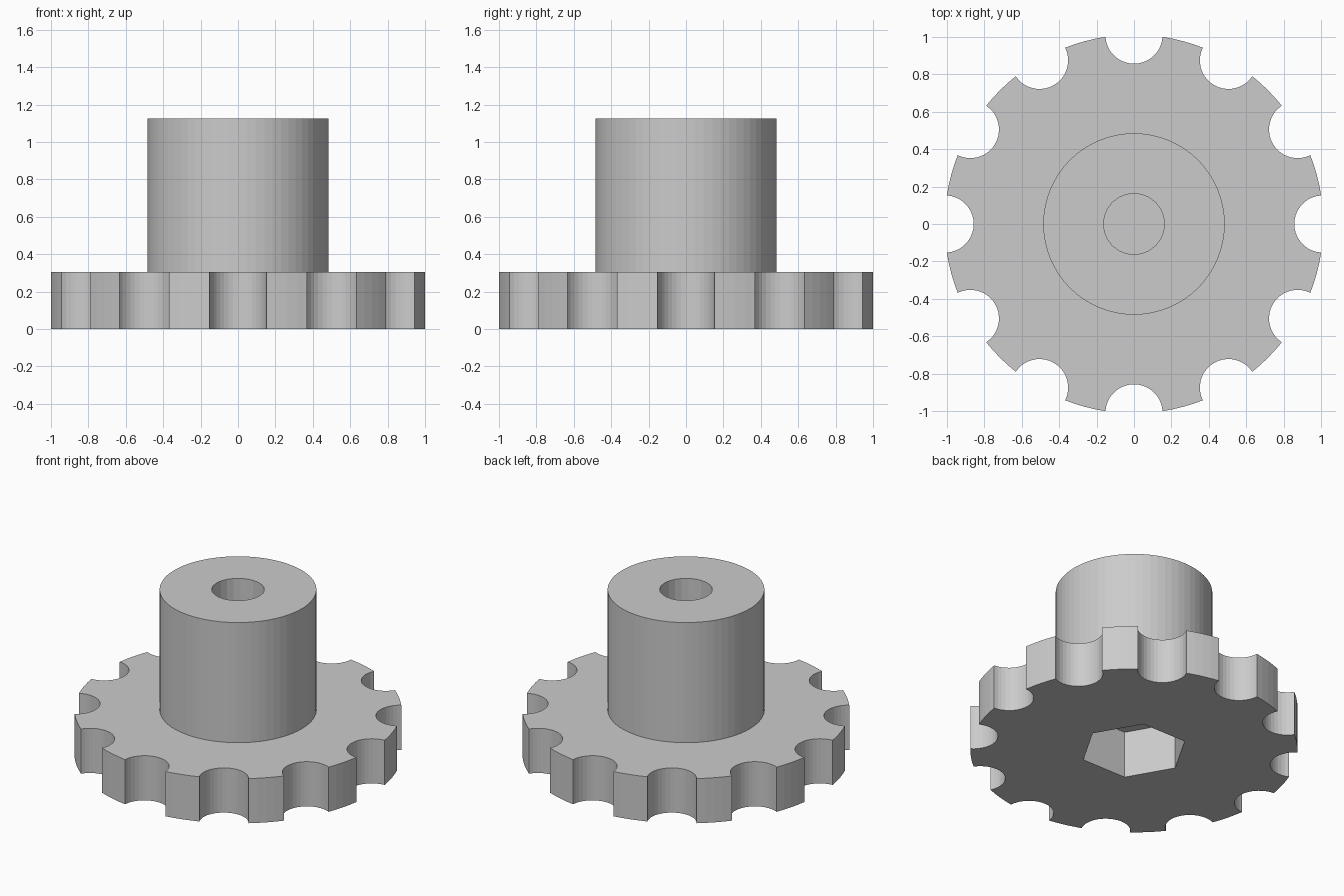
import bpy
import bmesh
from math import sin, cos, pi, atan2, acos
from mathutils import Vector

cube = bpy.data.objects.get("Cube")
if cube:
    bpy.data.objects.remove(cube, do_unlink=True)

# One plain grey for the whole part
grey = bpy.data.materials.new("plain grey")
grey.use_nodes = True
grey.diffuse_color = (0.6, 0.6, 0.6, 1)
grey.node_tree.nodes["Principled BSDF"].inputs["Base Color"].default_value = (0.6, 0.6, 0.6, 1)

PLATE_R, PLATE_H = 1.012, 0.305
NOTCH_R, NOTCH_DIST, NOTCHES = 0.153, 1.01, 12
HUB_R, HUB_TOP = 0.485, 1.125
BORE_R, BORE_FLOOR = 0.163, 0.34
NUT_R, NUT_DEPTH = 0.333, 0.32


def prism(name, outline, z0, z1):
    """Extrude a closed counter-clockwise outline from z0 to z1."""
    bm = bmesh.new()
    face = bm.faces.new([bm.verts.new((x, y, z0)) for x, y in outline])
    top = bmesh.ops.extrude_face_region(bm, geom=[face])["geom"]
    verts = [v for v in top if isinstance(v, bmesh.types.BMVert)]
    bmesh.ops.translate(bm, verts=verts, vec=(0, 0, z1 - z0))
    bmesh.ops.recalc_face_normals(bm, faces=bm.faces)
    mesh = bpy.data.meshes.new(name)
    bm.to_mesh(mesh)
    bm.free()
    mesh.materials.append(grey)
    obj = bpy.data.objects.new(name, mesh)
    bpy.context.collection.objects.link(obj)
    return obj


def circle(radius, sides):
    return [(radius * cos(2 * pi * i / sides), radius * sin(2 * pi * i / sides))
            for i in range(sides)]


def notched_outline():
    """Round plate edge with scooped finger notches."""
    x = (PLATE_R ** 2 + NOTCH_DIST ** 2 - NOTCH_R ** 2) / (2 * NOTCH_DIST)
    half = acos(x / PLATE_R)
    y = PLATE_R * sin(half)
    start = atan2(-y, x - NOTCH_DIST) % (2 * pi)
    step = 2 * pi / NOTCHES
    points = []
    for n in range(NOTCHES):
        a = n * step
        # Scoop, running from its lower lip inward to its upper lip
        for i in range(19):
            t = start + (2 * pi - 2 * start) * i / 18
            px, py = NOTCH_DIST + NOTCH_R * cos(t), NOTCH_R * sin(t)
            points.append((px * cos(a) - py * sin(a), px * sin(a) + py * cos(a)))
        # Rounded land up to the next scoop
        for i in range(1, 4):
            t = a + half + (step - 2 * half) * i / 4
            points.append((PLATE_R * cos(t), PLATE_R * sin(t)))
    return points


def combine(target, other, operation):
    """Apply a boolean and discard the second solid."""
    other.hide_render = True
    mod = target.modifiers.new(operation.lower(), "BOOLEAN")
    mod.operation = operation
    mod.solver = "EXACT"
    mod.object = other
    bpy.context.view_layer.objects.active = target
    bpy.ops.object.modifier_apply(modifier=mod.name)
    bpy.data.objects.remove(other, do_unlink=True)


# Notched plate with the hub standing on it
knob = prism("notched_knob", notched_outline(), 0, PLATE_H)
combine(knob, prism("hub", circle(HUB_R, 64), 0.1, HUB_TOP), "UNION")

# Blind round bore from above, hexagonal nut pocket from below
combine(knob, prism("bore_cutter", circle(BORE_R, 24), BORE_FLOOR, HUB_TOP + 0.1), "DIFFERENCE")
combine(knob, prism("nut_pocket_cutter", circle(NUT_R, 6), -0.1, NUT_DEPTH), "DIFFERENCE")
